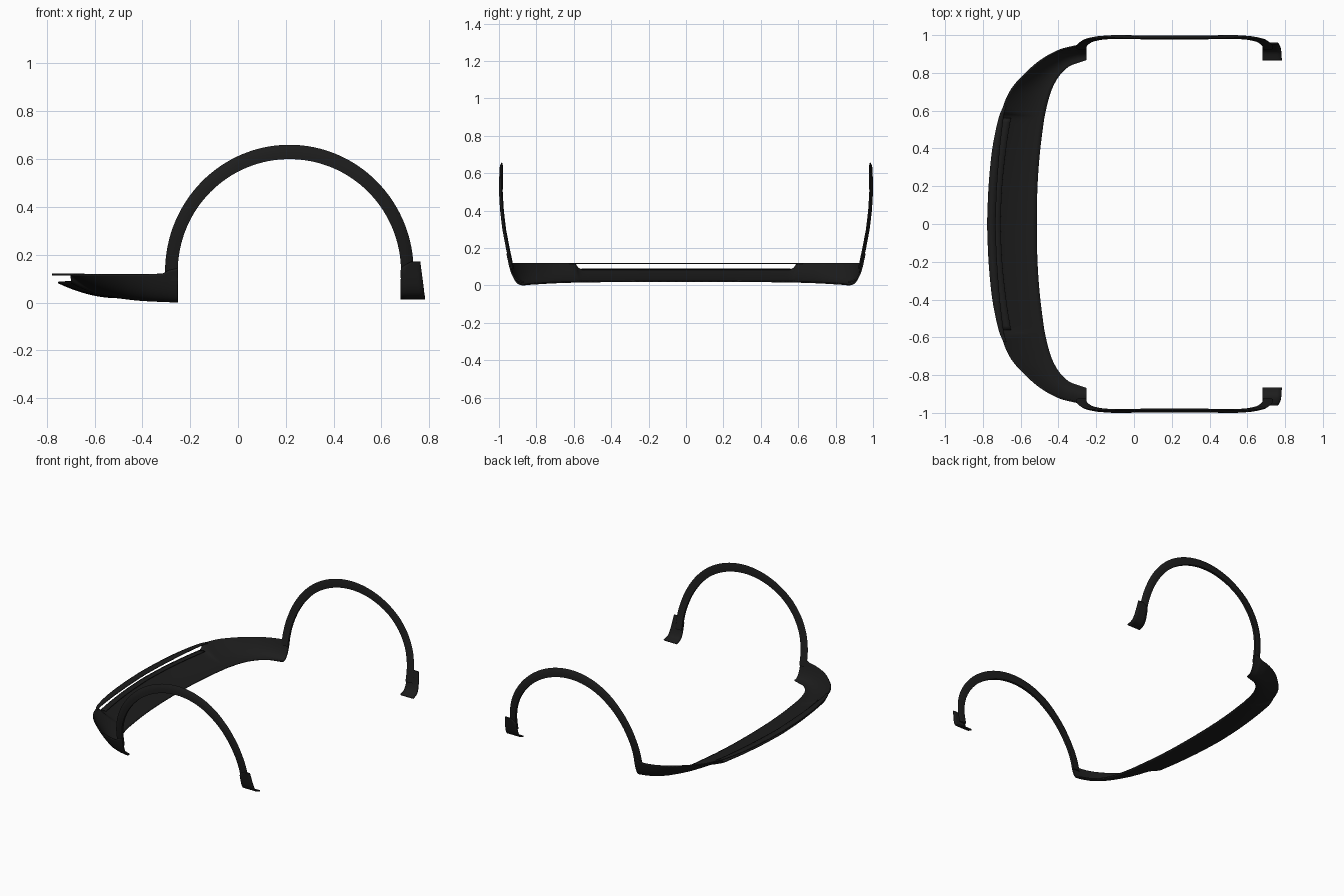
import bpy, math
from mathutils import Vector

if "Cube" in bpy.data.objects:
    bpy.data.objects.remove(bpy.data.objects["Cube"])

mat = bpy.data.materials.new("black_plastic")
mat.diffuse_color = (0.012, 0.012, 0.012, 1)
mat.use_nodes = True
mat.node_tree.nodes["Principled BSDF"].inputs["Base Color"].default_value = mat.diffuse_color


def lerp_table(table, t):
    for (a, va), (b, vb) in zip(table, table[1:]):
        if t <= b:
            return va + (vb - va) * max(0, (t - a) / (b - a))
    return table[-1][1]


def spline(rows, steps, linear_from=99):
    """Catmull-Rom through rows of numbers; columns past linear_from stay linear."""
    out = []
    n = len(rows)
    for i in range(n - 1):
        a, b, c, d = rows[max(i - 1, 0)], rows[i], rows[i + 1], rows[min(i + 2, n - 1)]
        for s in range(steps + (i == n - 2)):
            t = s / steps
            row = []
            for k in range(len(b)):
                if k >= linear_from:
                    row.append(b[k] + (c[k] - b[k]) * t)
                else:
                    row.append(0.5 * (2 * b[k] + (c[k] - a[k]) * t
                               + (2 * a[k] - 5 * b[k] + 4 * c[k] - d[k]) * t * t
                               + (3 * b[k] - a[k] - 3 * c[k] + d[k]) * t ** 3))
            out.append(row)
    return out


def loft(name, rows, thickness=0.0, closed=False):
    """Skin a list of sections and mirror the result to the other side."""
    n = len(rows[0])
    verts = [Vector(p) for r in rows for p in r]
    faces = []
    for i in range(len(rows) - 1):
        for j in range(n if closed else n - 1):
            k = (j + 1) % n
            faces.append((i * n + j, i * n + k, (i + 1) * n + k, (i + 1) * n + j))
    if closed:
        faces += [tuple(range(n))[::-1], tuple(range((len(rows) - 1) * n, len(rows) * n))]
    me = bpy.data.meshes.new(name)
    me.from_pydata(verts, [], faces)
    me.materials.append(mat)
    ob = bpy.data.objects.new(name, me)
    bpy.context.collection.objects.link(ob)
    m = ob.modifiers.new("mirror", 'MIRROR')
    m.use_axis = (False, True, False)
    m.merge_threshold = 0.0005
    if thickness:
        s = ob.modifiers.new("thickness", 'SOLIDIFY')
        s.thickness = thickness
        s.offset = 0
    bpy.ops.object.select_all(action='DESELECT')
    bpy.context.view_layer.objects.active = ob
    ob.select_set(True)
    bpy.ops.object.shade_smooth_by_angle(angle=math.radians(35))
    return ob


# Bumper lip stations: outer x, y, inner x, y, top z, bottom z, roundness
stations = [
    (-.752, 0, -.515, 0, .084, .022, 1.8),
    (-.743, .2, -.511, .2, .084, .022, 1.8),
    (-.722, .4, -.498, .38, .084, .021, 1.8),
    (-.697, .56, -.478, .54, .084, .020, 1.8),
    (-.698, .60, -.472, .575, .118, .019, 1.9),
    (-.660, .695, -.455, .65, .118, .017, 2.0),
    (-.600, .772, -.432, .72, .118, .014, 2.2),
    (-.500, .862, -.395, .785, .118, .010, 2.5),
    (-.400, .918, -.345, .833, .118, .007, 2.8),
    (-.320, .940, -.295, .853, .120, .005, 3.0),
    (-.290, .945, -.275, .860, .135, .004, 3.0),
    (-.252, .948, -.252, .868, .145, .004, 3.0),
]
rows = []
for ox, oy, ix, iy, zt, zb, p in spline(stations, 5, 4):
    sec = []
    for j in range(15):
        f = (j / 14) ** 1.4
        sec.append((ox + (ix - ox) * f, oy + (iy - oy) * f, zb + (zt - zb) * (1 - f) ** p))
    rows.append(sec)
loft("bumper_lip", rows, 0.007)

# Thin ledge above the slot
ledge = spline([(-.778, 0), (-.770, .2), (-.750, .4), (-.717, .56), (-.690, .625)], 6)
loft("slot_upper_ledge", [[(x, y, .117), (x + .045 - .03 * (y / .625) ** 4, y, .117)]
                          for x, y in ledge], 0.007)

# Shelf below the slot
shelf = spline([s[:2] for s in stations[:4]], 5)
loft("slot_lower_shelf", [[(x, y, .084), (x + .045, y, .088)] for x, y in shelf], 0.005)

# Wheel arch trims follow the body side: outward position by height
side = [(.08, .938), (.12, .946), (.2, .963), (.3, .982), (.4, .994), (.5, 1.0), (.66, .997)]
CX, CZ = .215, .13
section = [(1, -.013), (.75, -.004), (.4, 0), (0, 0), (0, -.018), (.6, -.02)]
rows = []
for i in range(-2, 67):
    a = math.pi * (1 - min(max(i, 0), 64) / 64)
    drop = .02 * max(-i, i - 64, 0)
    sec = []
    for f, dy in section:
        rx, rz = .467 + .053 * f, .47 + .06 * f
        x, z = CX + rx * math.cos(a), CZ + rz * math.sin(a) - drop
        sec.append((x, lerp_table(side, z) + dy, z))
    rows.append(sec)
loft("wheel_arch_trim", rows, closed=True)

# Rear flap: sheet curling inward at the bottom: y, z, left x, right x
flap = spline([(.957, .17, .725, .763), (.951, .145, .684, .766), (.941, .10, .681, .772),
               (.928, .06, .68, .777), (.908, .032, .68, .780), (.867, .017, .68, .783)], 4)
loft("rear_flap", [[(xl + (xr - xl) * k / 4, y, z) for k in range(5)]
                   for y, z, xl, xr in flap], 0.008)
